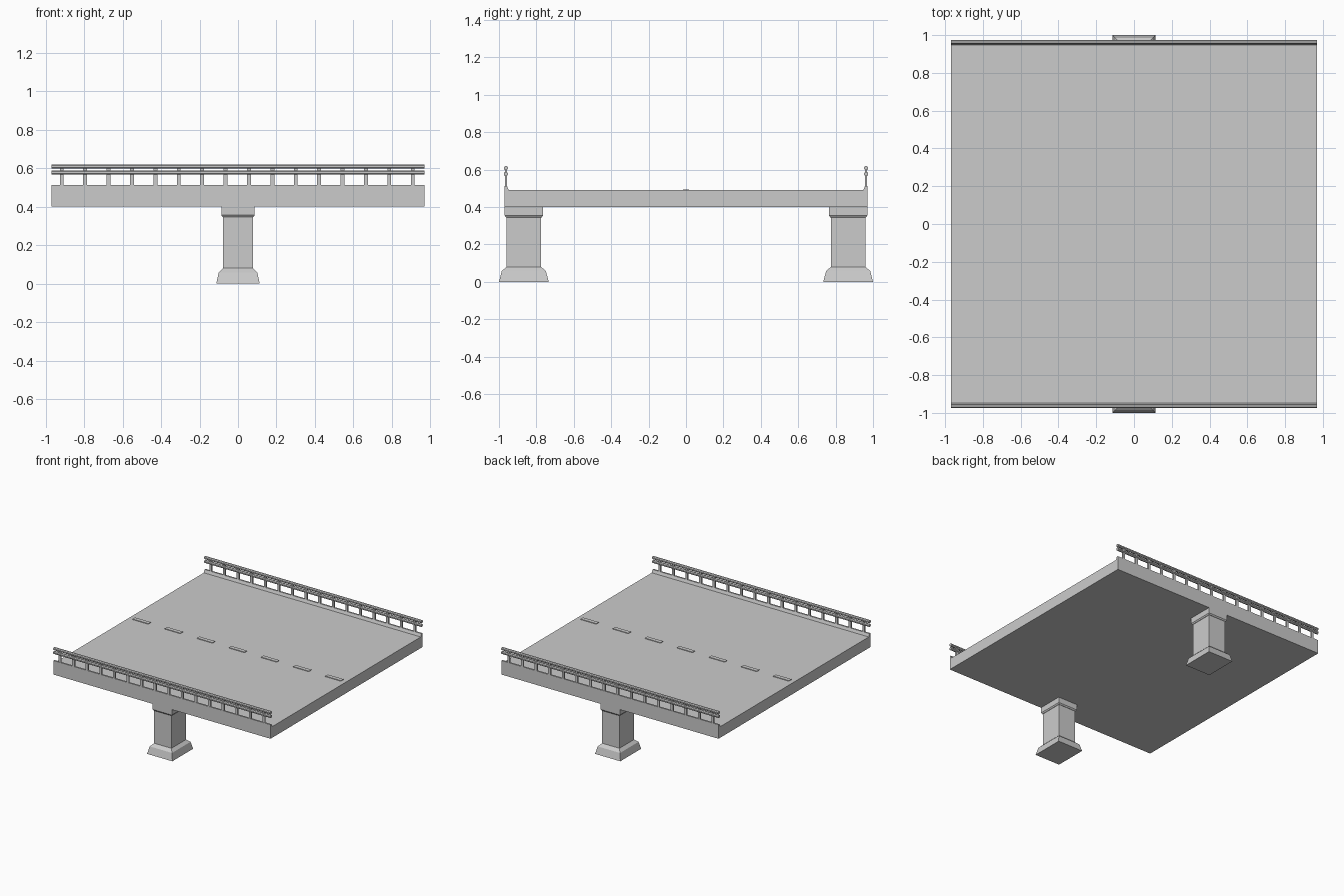
import bpy, bmesh, math

if "Cube" in bpy.data.objects:
    bpy.data.objects.remove(bpy.data.objects["Cube"])

HALF_X = 0.97      # half length of the bridge span
RAIL_Y = 0.963     # railing line
PIER_Y = 0.867     # pier centre line


def finish(name, bm):
    bmesh.ops.recalc_face_normals(bm, faces=bm.faces)
    mesh = bpy.data.meshes.new(name)
    bm.to_mesh(mesh)
    bm.free()
    obj = bpy.data.objects.new(name, mesh)
    bpy.context.collection.objects.link(obj)
    return obj


def loft(bm, rings):
    """Skin a list of equal-length point rings and cap both ends."""
    loops = [[bm.verts.new(p) for p in ring] for ring in rings]
    n = len(loops[0])
    for a, b in zip(loops, loops[1:]):
        for i in range(n):
            j = (i + 1) % n
            bm.faces.new((a[i], a[j], b[j], b[i]))
    bm.faces.new(loops[0])
    bm.faces.new(loops[-1])


def extrude_x(bm, profile, half):
    loft(bm, [[(x, y, z) for y, z in profile] for x in (-half, half)])


def rect(cx, cy, hx, hy, z):
    return [(cx + sx * hx, cy + sy * hy, z)
            for sx, sy in ((-1, -1), (1, -1), (1, 1), (-1, 1))]


def box(bm, cx, cy, hx, hy, z0, z1):
    loft(bm, [rect(cx, cy, hx, hy, z0), rect(cx, cy, hx, hy, z1)])


# Deck with raised curbs, one cross-section along the span
half = [(0.97, 0.40), (0.97, 0.513), (0.957, 0.513), (0.948, 0.49)]
profile = half + [(-y, z) for y, z in reversed(half)]
bm = bmesh.new()
extrude_x(bm, profile, HALF_X)
finish("deck", bm)

# Dashed centre line
bm = bmesh.new()
for i in range(7):
    box(bm, (i - 3) * 0.287, 0, 0.07, 0.016, 0.488, 0.495)
finish("centre_line", bm)

# Piers: (half x, half y, z) from the foot up
foot = [(0.113, 0.133, 0), (0.100, 0.118, 0.058), (0.077, 0.093, 0.08)]
shaft = [(0.077, 0.093, 0.08), (0.077, 0.093, 0.345)]
cap = [(0.080, 0.096, 0.345), (0.087, 0.103, 0.355), (0.087, 0.103, 0.402)]

for side, s in (("front", -1), ("back", 1)):
    for part, rings in (("foot", foot), ("shaft", shaft), ("cap", cap)):
        bm = bmesh.new()
        loft(bm, [rect(0, s * PIER_Y, hx, hy, z) for hx, hy, z in rings])
        finish(f"{side}_pier_{part}", bm)

    # Two octagonal rails
    for label, z in (("upper", 0.608), ("lower", 0.577)):
        bm = bmesh.new()
        ring = [(s * RAIL_Y + 0.012 * math.cos((k + 0.5) * math.pi / 4),
                 z + 0.012 * math.sin((k + 0.5) * math.pi / 4)) for k in range(8)]
        extrude_x(bm, ring, HALF_X)
        finish(f"{side}_{label}_rail", bm)

    # Railing posts
    bm = bmesh.new()
    for i in range(16):
        box(bm, (i - 7.5) * 0.1216 - 0.004, s * RAIL_Y, 0.01, 0.006, 0.51, 0.608)
    finish(f"{side}_railing_posts", bm)
